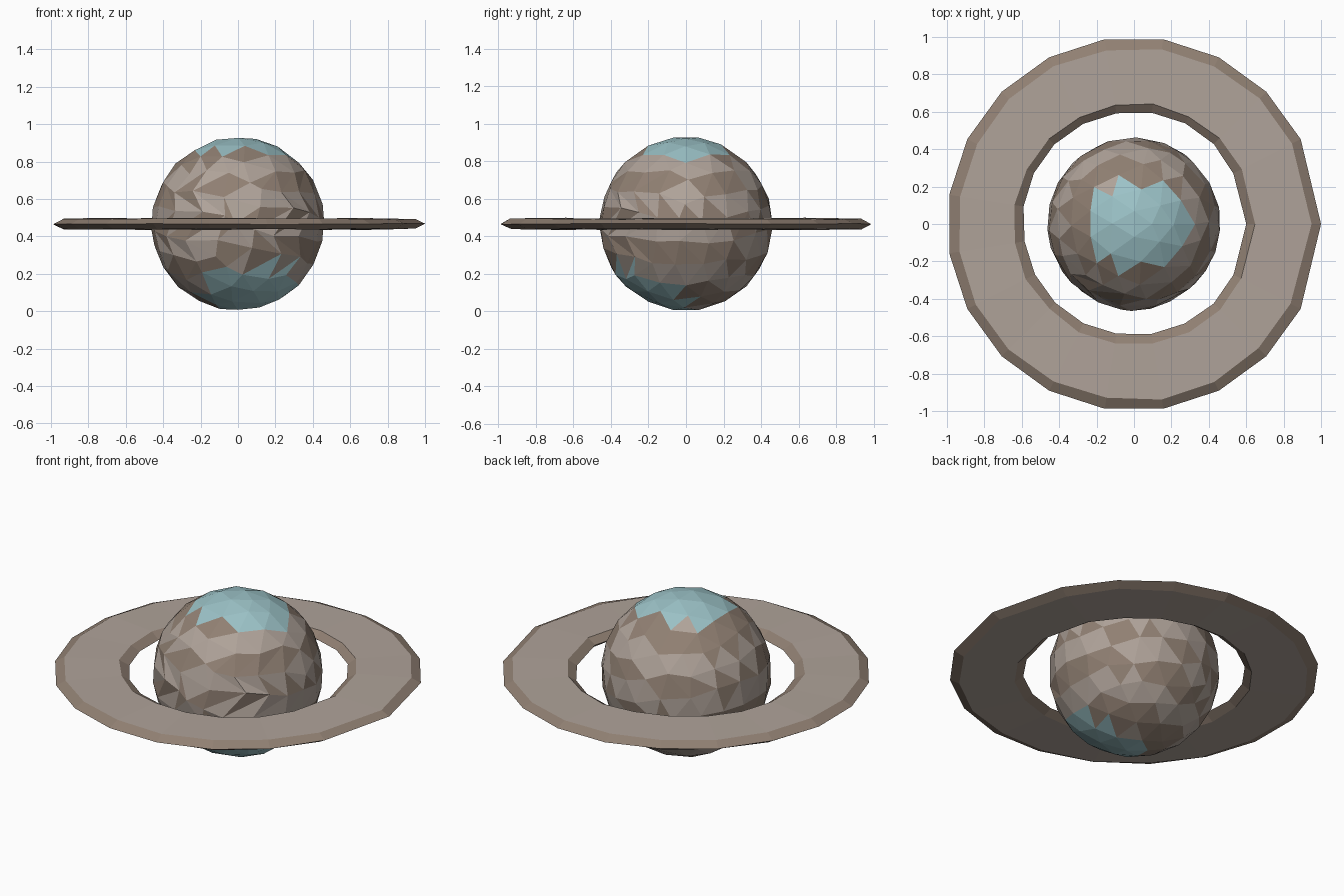
import bpy, bmesh, math, random
from mathutils import Vector, Matrix

if "Cube" in bpy.data.objects:
    bpy.data.objects.remove(bpy.data.objects["Cube"])

random.seed(4)
R, CZ = 0.465, 0.467


def material(name, rgb):
    m = bpy.data.materials.new(name)
    m.diffuse_color = (*rgb, 1)
    m.use_nodes = True
    m.node_tree.nodes["Principled BSDF"].inputs["Base Color"].default_value = m.diffuse_color
    return m


TAN = material("tan", (0.43, 0.365, 0.32))
BROWN = material("brown", (0.28, 0.215, 0.17))
TEAL = material("teal", (0.33, 0.54, 0.57))


def make_object(name, bm, mats, z):
    bmesh.ops.recalc_face_normals(bm, faces=bm.faces)
    me = bpy.data.meshes.new(name)
    bm.to_mesh(me)
    bm.free()
    for m in mats:
        me.materials.append(m)
    ob = bpy.data.objects.new(name, me)
    ob.location.z = z
    bpy.context.collection.objects.link(ob)
    return ob


# Planet: faceted ball with sheared, slanted cloud bands
bm = bmesh.new()
bmesh.ops.create_icosphere(bm, subdivisions=3, radius=1)
tilt = Matrix.Rotation(math.radians(12), 3, 'Y')
north = Vector((0.05, 0.0, 1)).normalized()
south = Vector((0.16, -0.45, -0.88)).normalized()
for v in bm.verts:
    n = tilt @ v.co
    # alternating twist per latitude, strongest at the front
    front = 0.55 - 0.45 * n.y
    twist = 0.2 * math.sin(n.z * 13) * front * max(0, 1 - n.z * n.z * 1.6)
    n = Matrix.Rotation(twist, 3, 'Z') @ n
    if abs(n.z) < 0.97:
        n += Vector([random.uniform(-0.035, 0.035) for _ in range(3)])
    ridge = 1 + 0.008 * math.sin(n.z * 22 + n.x * 3)
    v.co = n.normalized() * R * min(1.0, ridge)
for f in bm.faces:
    c = f.calc_center_median().normalized()
    if c.dot(north) > 0.83 or c.dot(south) > 0.83:
        f.material_index = 2                       # icy caps
    elif math.sin(c.z * 15 - c.x * 2.2 + 1.5 * c.y - 4.2) > 0.15:
        f.material_index = 1                       # dark bands
make_object("planet", bm, [TAN, BROWN, TEAL], CZ)

# Ring: chamfered section swept around, two rim corners merged at +x
angles = [0] + [math.radians(27 + 18 * k) for k in range(18)]
section = [(0.995, 0.0), (0.945, 0.027), (0.645, 0.030),
           (0.598, 0.0), (0.645, -0.030), (0.945, -0.027)]
bm = bmesh.new()
loops = []
for a in angles:
    row = []
    for r, z in section:
        r += random.uniform(-0.006, 0.006) if r < 0.99 else 0.005
        row.append(bm.verts.new((r * math.cos(a), r * math.sin(a),
                                 z + random.uniform(-0.003, 0.003))))
    loops.append(row)
for i, row in enumerate(loops):
    nxt = loops[(i + 1) % len(loops)]
    for j in range(6):
        k = (j + 1) % 6
        f = bm.faces.new((row[j], nxt[j], nxt[k], row[k]))
        f.material_index = 0 if j in (1, 4) else 1  # flat sides tan, rims brown
make_object("ring", bm, [TAN, BROWN], CZ)
